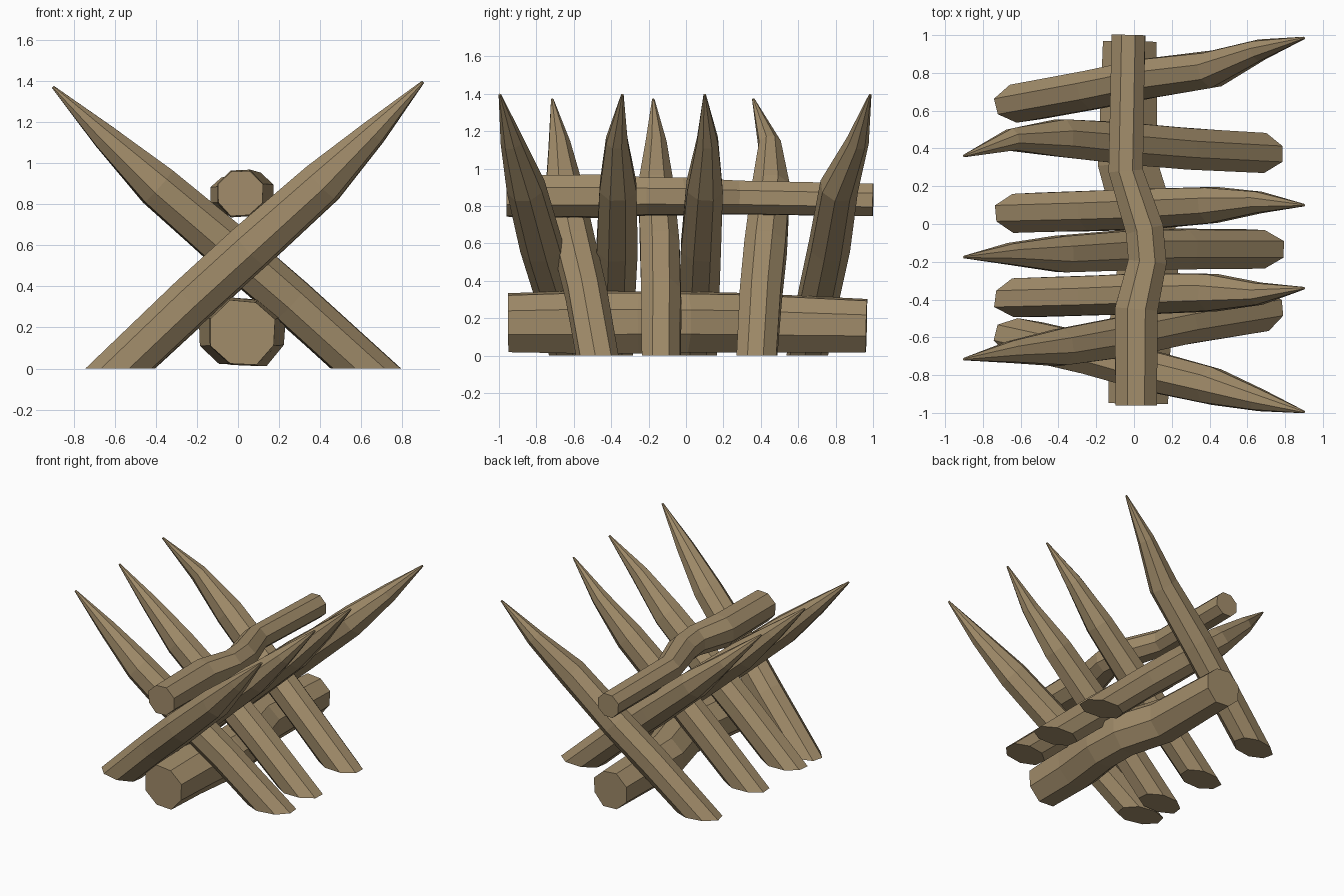
import bpy, bmesh, math, random
from mathutils import Vector

if "Cube" in bpy.data.objects:
    bpy.data.objects.remove(bpy.data.objects["Cube"])

random.seed(4)
wood = bpy.data.materials.new("weathered_wood")
wood.diffuse_color = (0.36, 0.265, 0.145, 1)
wood.use_nodes = True
wood.node_tree.nodes["Principled BSDF"].inputs["Base Color"].default_value = wood.diffuse_color


def loft(name, points, radii, sides=8, jitter=0.04, tall=1.0, grounded=False):
    """Rough-hewn timber: polygon rings swept along a bent path, flat faced."""
    pts = [Vector(p) for p in points]
    bm = bmesh.new()
    rings = []
    facet = [random.uniform(1 - jitter, 1 + jitter) for _ in range(sides)]
    for i, (p, r) in enumerate(zip(pts, radii)):
        t = (pts[min(i + 1, len(pts) - 1)] - pts[max(i - 1, 0)]).normalized()
        side = t.cross(Vector((0, 0, 1))).normalized()
        up = side.cross(t)
        ring = []
        for k in range(sides):
            a = 2 * math.pi * (k + 0.5) / sides
            rr = r * facet[k] * random.uniform(1 - jitter / 2, 1 + jitter / 2)
            v = p + side * math.cos(a) * rr + up * math.sin(a) * rr * tall
            if grounded and i == 0:          # cut the foot level with the ground
                v -= t * (v.z / t.z)
            ring.append(bm.verts.new(v))
        rings.append(ring)
    for a, b in zip(rings, rings[1:]):
        for k in range(sides):
            n = (k + 1) % sides
            bm.faces.new((a[k], a[n], b[n], b[k]))
    bm.faces.new(rings[0])
    bm.faces.new(rings[-1])
    bmesh.ops.recalc_face_normals(bm, faces=bm.faces)
    mesh = bpy.data.meshes.new(name)
    bm.to_mesh(mesh)
    bm.free()
    mesh.materials.append(wood)
    obj = bpy.data.objects.new(name, mesh)
    bpy.context.collection.objects.link(obj)
    return obj


# Sharpened stakes: shared side profile, individual sideways bends
PROFILE = [(-0.575, 0.0), (-0.22, 0.335), (0.06, 0.59), (0.41, 0.905), (0.66, 1.15), (0.9, 1.395)]
RADII = [0.113, 0.115, 0.116, 0.105, 0.062, 0.007]


def stake(name, ys, lean, dx=0.0, top=1.0):
    pts = [(lean * x + dx * (1 - i / 5), y, z * top)
           for i, ((x, z), y) in enumerate(zip(PROFILE, ys))]
    loft(name, pts, RADII, tall=1.06, grounded=True)


for i, ys in enumerate([
        (0.65, 0.715, 0.77, 0.82, 0.92, 0.985),
        (0.06, 0.07, 0.08, 0.10, 0.115, 0.10),
        (-0.39, -0.38, -0.37, -0.365, -0.37, -0.34),
        (-0.61, -0.69, -0.77, -0.855, -0.93, -0.995)]):
    stake(f"right_leaning_stake_{i + 1}", ys, 1)

for i, ys in enumerate([
        (0.38, 0.40, 0.425, 0.455, 0.445, 0.36),
        (-0.135, -0.135, -0.14, -0.16, -0.16, -0.175),
        (-0.47, -0.53, -0.59, -0.65, -0.675, -0.715)]):
    stake(f"left_leaning_stake_{i + 1}", ys, -1, 0.05, 0.982)

# Crooked logs lying along the barricade
loft("upper_log",
     [(0.01, -0.96, 0.852), (0.012, -0.45, 0.852), (0.07, -0.2, 0.852), (0.055, -0.03, 0.85),
      (-0.045, 0.28, 0.845), (-0.03, 1.0, 0.832)],
     [0.115, 0.122, 0.108, 0.106, 0.096, 0.094])
loft("lower_log",
     [(0.025, -0.95, 0.175), (0.03, -0.6, 0.178), (0.07, -0.25, 0.178), (0.06, 0.0, 0.178),
      (-0.03, 0.32, 0.175), (-0.02, 0.965, 0.16)],
     [0.168, 0.178, 0.174, 0.172, 0.17, 0.152])
